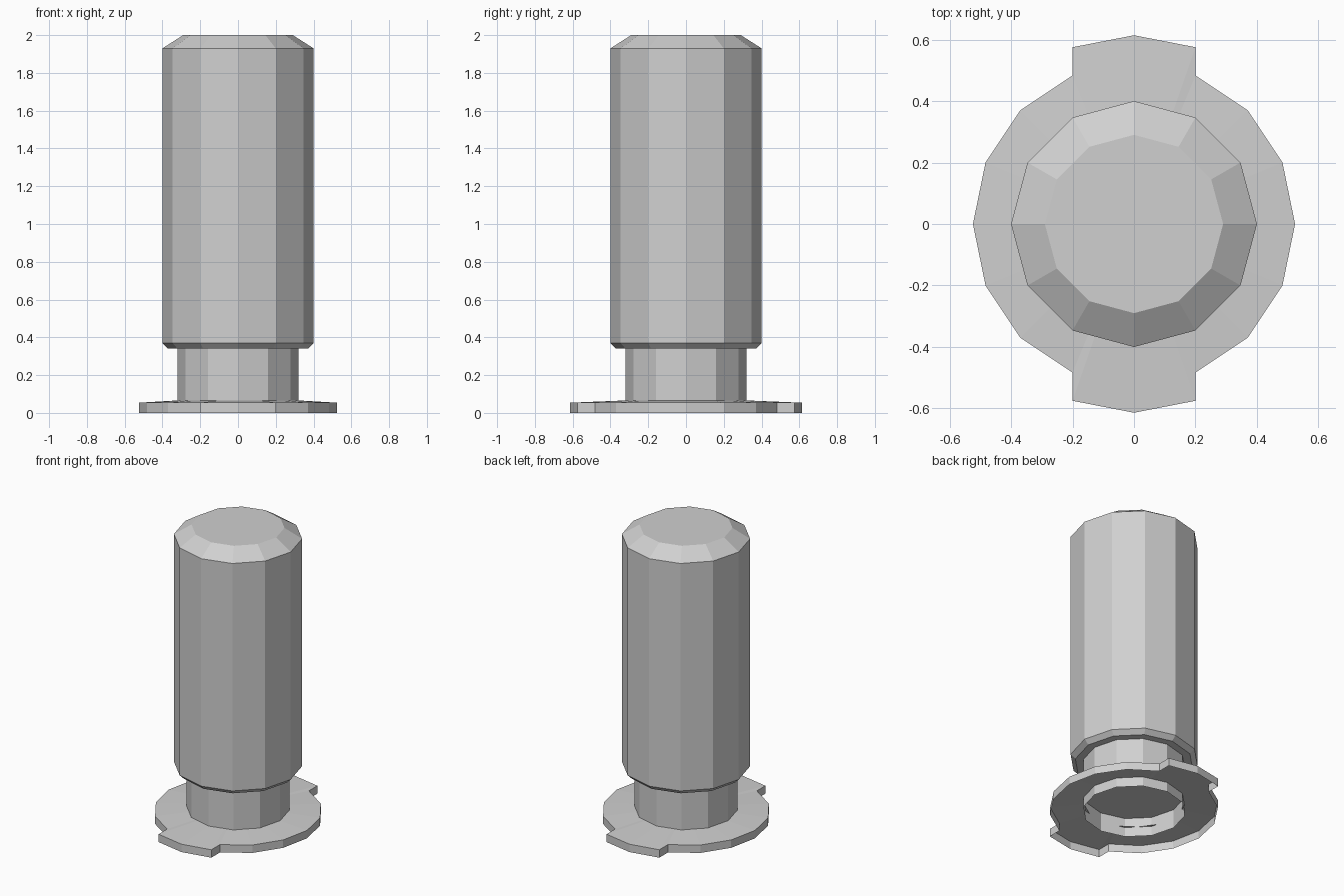
import bpy
import bmesh
import math

cube = bpy.data.objects.get("Cube")
if cube:
    bpy.data.objects.remove(cube, do_unlink=True)

grey = bpy.data.materials.new("light grey")
grey.use_nodes = True
colour = (0.63, 0.63, 0.63, 1)
grey.diffuse_color = colour
grey.node_tree.nodes["Principled BSDF"].inputs["Base Color"].default_value = colour

SIDES = 12
NECK_R = 0.32


def bridge(bm, lower, upper):
    """Join two equal rings of vertices with quads."""
    n = len(lower)
    for i in range(n):
        j = (i + 1) % n
        bm.faces.new((lower[i], lower[j], upper[j], upper[i]))


def finish(bm, name):
    mesh = bpy.data.meshes.new(name)
    bm.to_mesh(mesh)
    bm.free()
    mesh.materials.append(grey)
    obj = bpy.data.objects.new(name, mesh)
    bpy.context.collection.objects.link(obj)
    return obj


def lathe(name, profile, cap_top=False):
    """Spin (radius, height) points into a twelve-sided shell."""
    bm = bmesh.new()
    rings = []
    for r, z in profile:
        angles = [math.tau * i / SIDES for i in range(SIDES)]
        rings.append([bm.verts.new((r * math.cos(a), r * math.sin(a), z)) for a in angles])
    for lower, upper in zip(rings, rings[1:]):
        bridge(bm, lower, upper)
    if cap_top:
        bm.faces.new(rings[-1])
    return finish(bm, name)


# Main barrel with chamfered ends
lathe("barrel", [(NECK_R, 0.34), (0.37, 0.34), (0.4, 0.37), (0.4, 1.93), (0.29, 2.0)], True)

# Open-bottomed neck running down through the flange
lathe("neck", [(NECK_R, 0), (NECK_R, 0.34)])

# Recessed plate closing the neck, facing down
bm = bmesh.new()
bmesh.ops.create_circle(bm, cap_ends=True, segments=SIDES, radius=NECK_R)
for face in bm.faces:
    face.normal_update()
    if face.normal.z > 0:
        face.normal_flip()
plate = finish(bm, "neck_plate")
plate.location.z = 0.13

# Hollow flange with a tab at the front and back
quarter = [(0.524, 0), (0.483, 0.2), (0.37, 0.37), (0.2, 0.483), (0.2, 0.575), (0, 0.614)]
half = quarter + [(-x, y) for x, y in reversed(quarter[:-1])]
outline = half + [(x, -y) for x, y in reversed(half[1:-1])]


def neck_point(x, y):
    """Point on the neck's twelve-sided outline in the direction of x, y."""
    a = math.atan2(y, x)
    step = math.tau / SIDES
    r = NECK_R * math.cos(step / 2) / math.cos(a % step - step / 2)
    return r * math.cos(a), r * math.sin(a)


bm = bmesh.new()
foot = [bm.verts.new((x, y, 0)) for x, y in outline]
rim = [bm.verts.new((x, y, 0.054)) for x, y in outline]
collar = [bm.verts.new((*neck_point(x, y), 0.066)) for x, y in outline]
bridge(bm, foot, rim)
bridge(bm, rim, collar)
finish(bm, "flange")
